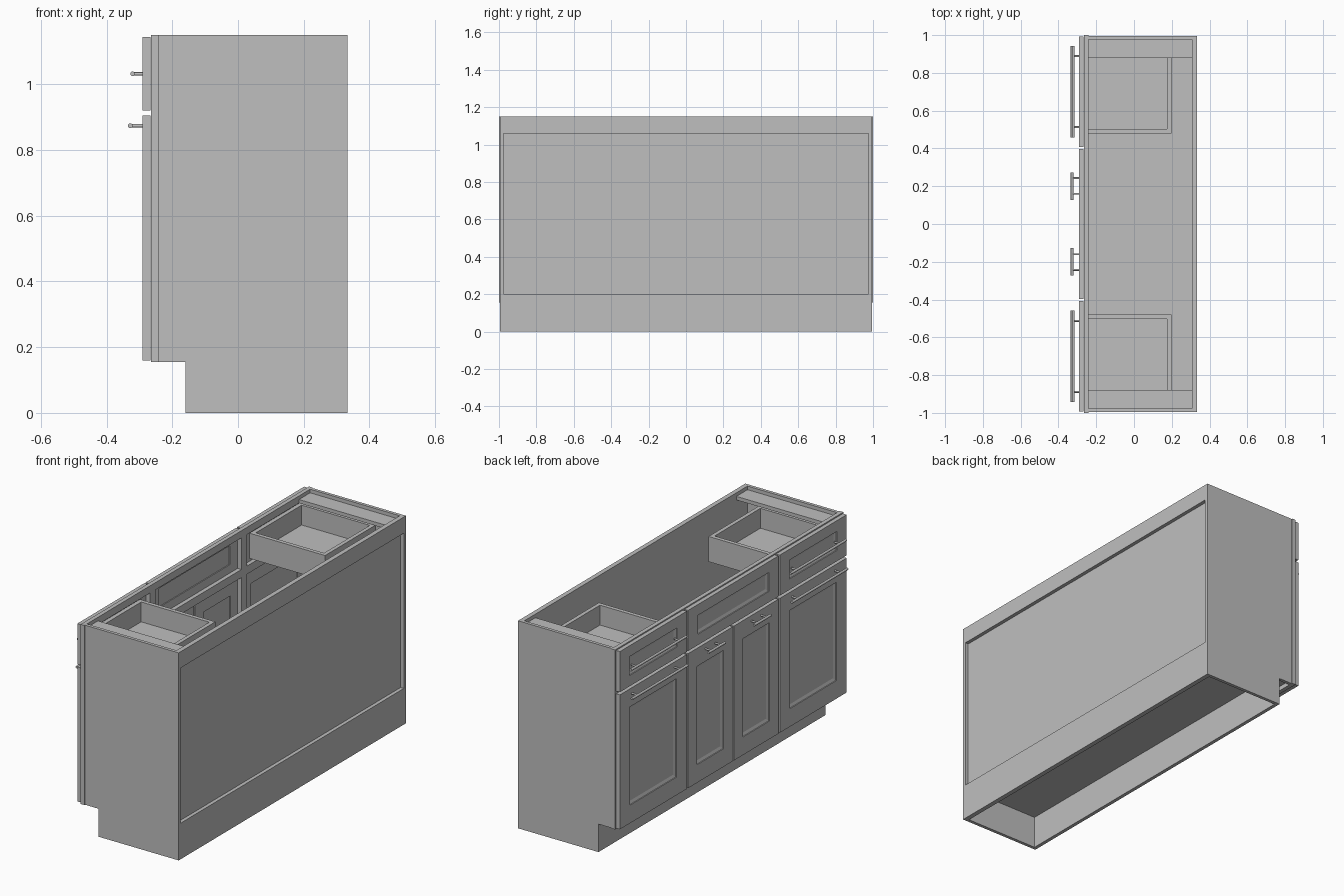
import bpy
import bmesh
from mathutils import Vector

old = bpy.data.objects.get("Cube")
if old:
    bpy.data.objects.remove(old, do_unlink=True)

GREY = (0.52, 0.52, 0.52, 1)
paint = bpy.data.materials.new("light_grey_paint")
paint.use_nodes = True
paint.diffuse_color = GREY
paint.node_tree.nodes["Principled BSDF"].inputs["Base Color"].default_value = GREY


def finish(name, bm):
    bmesh.ops.recalc_face_normals(bm, faces=bm.faces)
    mesh = bpy.data.meshes.new(name)
    bm.to_mesh(mesh)
    bm.free()
    mesh.materials.append(paint)
    obj = bpy.data.objects.new(name, mesh)
    bpy.context.collection.objects.link(obj)
    return obj


def add_box(bm, x, y, z):
    lo, hi = Vector((x[0], y[0], z[0])), Vector((x[1], y[1], z[1]))
    verts = bmesh.ops.create_cube(bm, size=1)["verts"]
    bmesh.ops.scale(bm, vec=hi - lo, verts=verts)
    bmesh.ops.translate(bm, vec=(lo + hi) / 2, verts=verts)


def boxes(name, *parts):
    bm = bmesh.new()
    for part in parts:
        add_box(bm, *part)
    return finish(name, bm)


def flip(span, s):
    return tuple(sorted((span[0] * s, span[1] * s)))


def add_rod(bm, a, b, radius):
    a, b = Vector(a), Vector(b)
    turn = (b - a).to_track_quat('Z', 'Y').to_matrix().to_4x4()
    turn.translation = (a + b) / 2
    bmesh.ops.create_cone(bm, cap_ends=True, segments=16, radius1=radius,
                          radius2=radius, depth=(b - a).length, matrix=turn)


def panelled_front(name, y, z, stile, rail):
    """Framed front: rectangular rings swept from back panel to front panel."""
    back, front = -0.267, -0.29
    bead = 0.016
    rings = [(stile, rail, back - 0.005), (stile, rail, back), (0, 0, back),
             (0, 0, front), (stile, rail, front), (stile, rail, front + 0.005),
             (stile + bead, rail + bead, front + 0.011)]
    bm = bmesh.new()
    loops = []
    for dy, dz, x in rings:
        y0, y1, z0, z1 = y[0] + dy, y[1] - dy, z[0] + dz, z[1] - dz
        loops.append([bm.verts.new((x, *p)) for p in
                      ((y0, z0), (y1, z0), (y1, z1), (y0, z1))])
    for a, b in zip(loops, loops[1:]):
        for i in range(4):
            j = (i + 1) % 4
            bm.faces.new((a[i], a[j], b[j], b[i]))
    bm.faces.new(loops[0])
    bm.faces.new(loops[-1])
    return finish(name, bm)


def handle(name, y, posts, z, x, radius):
    bm = bmesh.new()
    add_rod(bm, (x, y[0], z), (x, y[1], z), radius)
    for p in posts:
        add_rod(bm, (-0.288, p, z), (x, p, z), 0.005)
    obj = finish(name, bm)
    bpy.ops.object.select_all(action='DESELECT')
    obj.select_set(True)
    bpy.context.view_layer.objects.active = obj
    bpy.ops.object.shade_smooth_by_angle()


TOP, TOE, BACK = 1.15, 0.155, 0.333
FRAME = (-0.265, -0.242)
INNER = 0.977

# Side panels with toe notch
outline = ((FRAME[1], TOP), (BACK, TOP), (BACK, 0), (-0.16, 0), (-0.16, TOE), (FRAME[1], TOE))
for side, s in (("left", 1), ("right", -1)):
    bm = bmesh.new()
    face = bm.faces.new([bm.verts.new((x, s * INNER, z)) for x, z in outline])
    ext = bmesh.ops.extrude_face_region(bm, geom=[face])["geom"]
    moved = [v for v in ext if isinstance(v, bmesh.types.BMVert)]
    bmesh.ops.translate(bm, vec=(0, s * 0.018, 0), verts=moved)
    finish(side + "_side_panel", bm)

# Back rails, recessed back panel, deck and toe kick
across = (-INNER, INNER)
boxes("back_top_rail", ((0.307, BACK), across, (1.06, TOP)))
boxes("back_bottom_rail", ((0.307, BACK), across, (0, 0.2)))
boxes("back_panel", ((0.307, 0.313), across, (0.2, 1.06)))
boxes("bottom_deck", ((FRAME[1], 0.307), across, (0.18, 0.2)))
boxes("toe_kick", ((-0.16, -0.14), across, (0, 0.18)))

# Face frame
stiles = [(FRAME, flip(span, s), (TOE, TOP))
          for s in (1, -1) for span in ((0.955, 1.0), (0.375, 0.425))]
gaps = ((-0.955, -0.425), (-0.375, 0.375), (0.425, 0.955))
rails = [(FRAME, gap, z) for gap in gaps
         for z in ((TOE, 0.2), (0.89, 0.935), (1.11, TOP))]
boxes("face_frame", *stiles, *rails)

# Parts repeated at both ends
DRAWER_Z, DOOR_Z = (0.92, 1.145), (0.16, 0.905)
for side, s in (("left", 1), ("right", -1)):
    boxes(side + "_top_strap",
          ((FRAME[1], 0.307), flip((0.88, INNER), s), (1.11, 1.13)))

    # Open drawer box
    wall, depth = (0.95, 1.09), (FRAME[0], 0.198)
    boxes(side + "_drawer_box",
          (depth, flip((0.48, 0.502), s), wall),
          (depth, flip((0.903, 0.925), s), wall),
          ((0.176, 0.198), flip((0.502, 0.903), s), wall),
          (FRAME, flip((0.502, 0.903), s), wall),
          ((FRAME[1], 0.176), flip((0.502, 0.903), s), (0.965, 0.98)))

    # Fronts
    wide, narrow = flip((0.407, 0.993), s), flip((0.004, 0.396), s)
    panelled_front(side + "_drawer_front", wide, DRAWER_Z, 0.085, 0.06)
    panelled_front(side + "_outer_door", wide, DOOR_Z, 0.09, 0.1)
    panelled_front(side + "_inner_door", narrow, DOOR_Z, 0.08, 0.1)

    # Bar handles
    bar, posts = flip((0.457, 0.943), s), flip((0.513, 0.889), s)
    handle(side + "_drawer_handle", bar, posts, 1.032, -0.321, 0.007)
    handle(side + "_outer_door_handle", bar, posts, 0.874, -0.328, 0.007)
    handle(side + "_inner_door_handle", flip((0.127, 0.273), s),
           flip((0.16, 0.243), s), 0.874, -0.328, 0.007)

panelled_front("middle_false_front", (-0.396, 0.396), DRAWER_Z, 0.085, 0.06)
